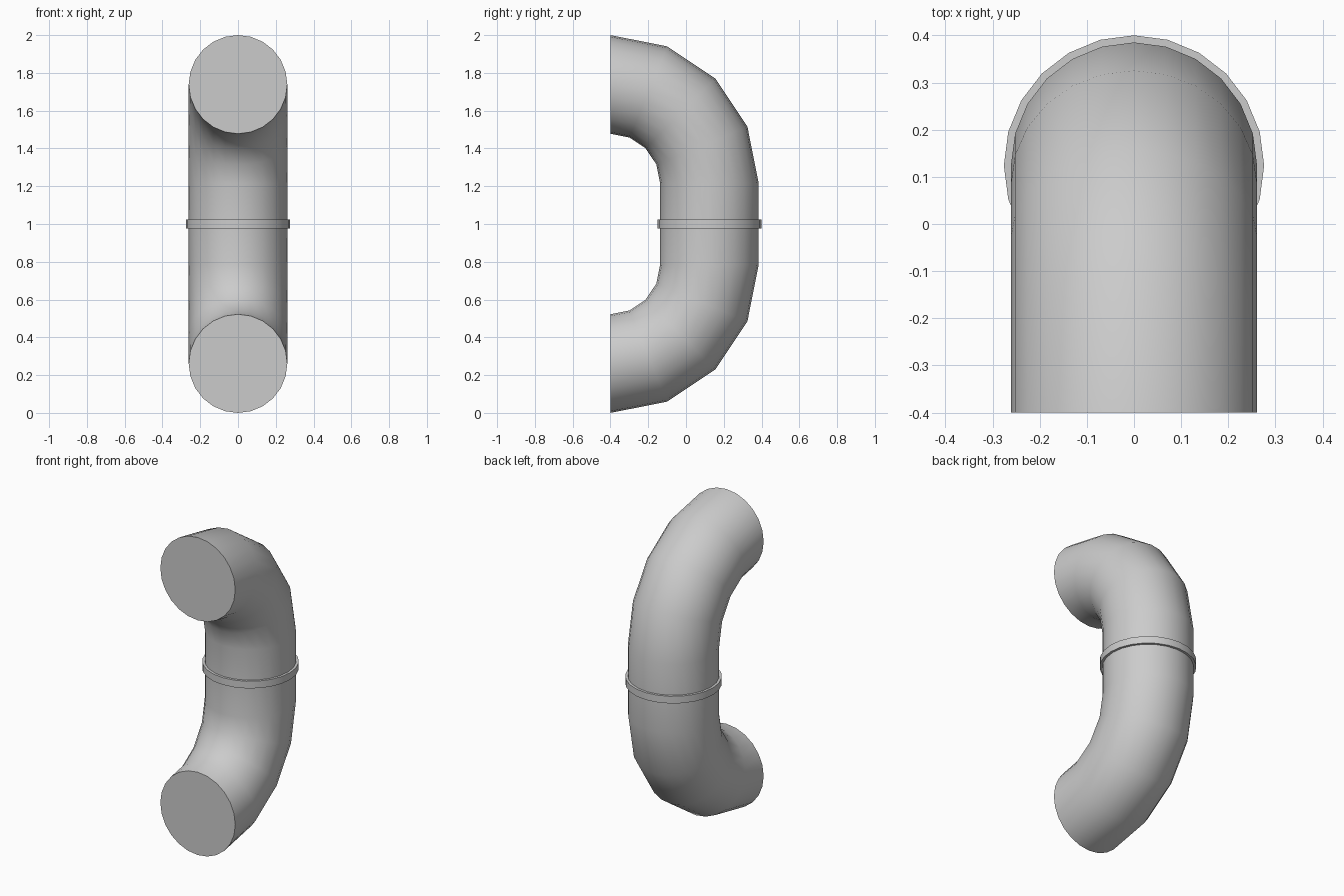
import bpy, bmesh
from math import sin, cos, pi, radians

if "Cube" in bpy.data.objects:
    bpy.data.objects.remove(bpy.data.objects["Cube"])

SIDES = 24
TUBE_R, BEND_R = 0.261, 0.524
BEND_Y, BEND_DZ = -0.4, 0.215   # bend centres sit at z = 1 +/- BEND_DZ
COLLAR_R, COLLAR_H = 0.276, 0.0225


def sweep(name, rings, radius):
    """Skin capped circles; each ring is (y, z, angle of its outward direction)."""
    bm = bmesh.new()
    loops = []
    for y, z, a in rings:
        loops.append([bm.verts.new((radius * sin(t),
                                    y + radius * cos(t) * cos(a),
                                    z + radius * cos(t) * sin(a)))
                      for t in (2 * pi * i / SIDES for i in range(SIDES))])
    for lo, hi in zip(loops, loops[1:]):
        for i in range(SIDES):
            j = (i + 1) % SIDES
            bm.faces.new((lo[i], lo[j], hi[j], hi[i]))
    bm.faces.new(loops[0])
    bm.faces.new(loops[-1])
    bmesh.ops.recalc_face_normals(bm, faces=bm.faces)
    mesh = bpy.data.meshes.new(name)
    bm.to_mesh(mesh)
    bm.free()
    obj = bpy.data.objects.new(name, mesh)
    bpy.context.collection.objects.link(obj)
    bpy.ops.object.select_all(action='DESELECT')
    obj.select_set(True)
    bpy.context.view_layer.objects.active = obj
    bpy.ops.object.shade_smooth_by_angle(angle=radians(35))
    return obj


# U-shaped pipe: lower elbow, straight middle, upper elbow
path = []
for side in (-1, 1):
    angles = [radians(22.5 * k) for k in range(5)]
    if side < 0:
        angles.reverse()
    for a in angles:
        path.append((BEND_Y + BEND_R * cos(a),
                     1 + side * (BEND_DZ + BEND_R * sin(a)),
                     side * a))
sweep("pipe_bend", path, TUBE_R)

# Raised joint collar around the middle
cy = BEND_Y + BEND_R
sweep("joint_collar", [(cy, 1 - COLLAR_H, 0), (cy, 1 + COLLAR_H, 0)], COLLAR_R)
